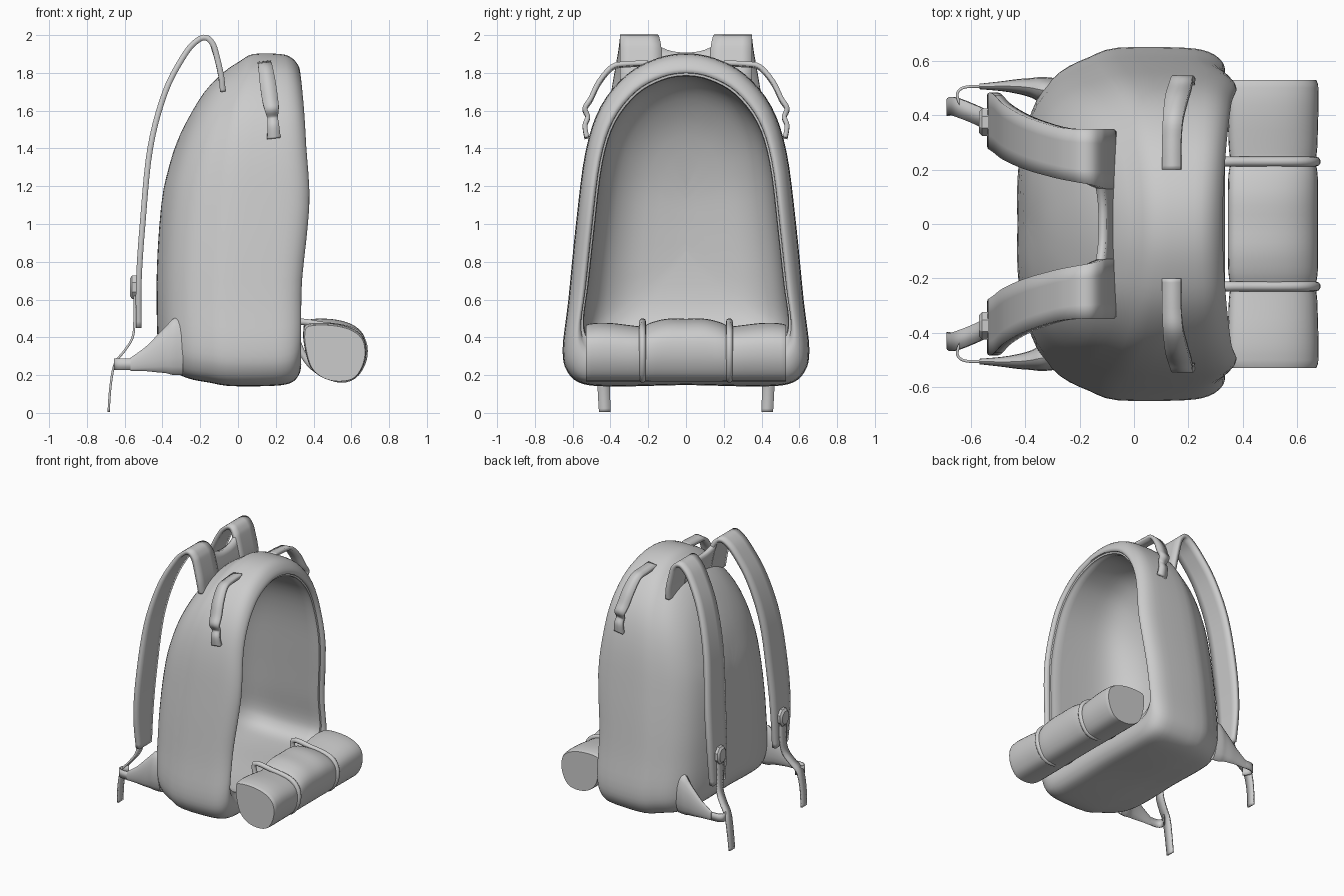
import bpy
import math
from mathutils import Vector

cube = bpy.data.objects.get("Cube")
if cube:
    bpy.data.objects.remove(cube)

grey = bpy.data.materials.new("light_grey")
grey.use_nodes = True
grey.diffuse_color = (0.6, 0.6, 0.6, 1)
grey.node_tree.nodes["Principled BSDF"].inputs["Base Color"].default_value = (0.6, 0.6, 0.6, 1)


def spline(points, steps, closed=False):
    """Smooth curve through points of any dimension."""
    n, out = len(points), []
    for i in range(n if closed else n - 1):
        pick = [(i + k) % n if closed else min(max(i + k, 0), n - 1) for k in (-1, 0, 1, 2)]
        a, b, c, d = (points[j] for j in pick)
        for s in range(steps):
            t = s / steps
            out.append(tuple(0.5 * (2 * q + (r - p) * t + (2 * p - 5 * q + 4 * r - e) * t * t
                                    + (3 * q - p - 3 * r + e) * t ** 3)
                             for p, q, r, e in zip(a, b, c, d)))
    if not closed:
        out.append(tuple(points[-1]))
    return out


def lookup(table, z):
    """Linear interpolation in (z, x) pairs."""
    for (z0, x0), (z1, x1) in zip(table, table[1:]):
        if z <= z1:
            return x0 + (x1 - x0) * max(0, (z - z0) / (z1 - z0))
    return table[-1][1]


def loft(name, rings, closed=True, caps=True, thickness=0, mirror=False, angle=40):
    n = len(rings[0])
    faces = []
    for r in range(len(rings) - 1):
        for i in range(n if closed else n - 1):
            j = (i + 1) % n
            faces.append((r * n + i, r * n + j, (r + 1) * n + j, (r + 1) * n + i))
    if closed and caps:
        last = (len(rings) - 1) * n
        faces += [tuple(reversed(range(n))), tuple(range(last, last + n))]
    mesh = bpy.data.meshes.new(name)
    mesh.from_pydata([tuple(p) for ring in rings for p in ring], [], faces)
    mesh.materials.append(grey)
    obj = bpy.data.objects.new(name, mesh)
    bpy.context.collection.objects.link(obj)
    bpy.ops.object.select_all(action='DESELECT')
    obj.select_set(True)
    bpy.context.view_layer.objects.active = obj
    bpy.ops.object.mode_set(mode='EDIT')
    bpy.ops.mesh.select_all(action='SELECT')
    bpy.ops.mesh.remove_doubles(threshold=0.00005)
    bpy.ops.mesh.normals_make_consistent(inside=False)
    bpy.ops.object.mode_set(mode='OBJECT')
    bpy.ops.object.shade_smooth_by_angle(angle=math.radians(angle))
    if thickness:
        mod = obj.modifiers.new("thickness", 'SOLIDIFY')
        mod.thickness, mod.offset = thickness, 0
    if mirror:
        mod = obj.modifiers.new("mirror", 'MIRROR')
        mod.use_axis = (False, True, False)


def ribbon(name, points, across, thickness):
    """Mirrored flat band; points are (x, y, z, half width)."""
    across = Vector(across).normalized()
    rings = []
    for x, y, z, w in spline(points, 5):
        p = Vector((x, y, z))
        rings.append([p - across * w, p + across * w])
    loft(name, rings, closed=False, thickness=thickness, mirror=True)


def tube(name, path, radius, sides=10):
    """Mirrored closed tube lying in a plane of constant y."""
    rings = []
    for i, p in enumerate(path):
        t = (Vector(path[(i + 1) % len(path)]) - Vector(path[i - 1])).normalized()
        side = Vector((0, 1, 0))
        up = t.cross(side)
        rings.append([Vector(p) + radius * (math.cos(a) * side + math.sin(a) * up)
                      for a in (2 * math.pi * k / sides for k in range(sides))])
    loft(name, rings + rings[:1], caps=False, mirror=True)


# Bag body: arch outline lofted from back panel to rim, then into the hollow
half = [(0, .15), (.35, .143), (.54, .155), (.625, .22), (.65, .34), (.62, .6), (.58, 1.0),
        (.53, 1.38), (.45, 1.62), (.31, 1.79), (.15, 1.875), (0, 1.9)]
arch = spline(half + [(-y, z) for y, z in half[-2:0:-1]], 4, closed=True)
back = spline([(.2, -.42), (.7, -.43), (1.1, -.405), (1.3, -.365), (1.5, -.305), (1.7, -.23),
               (1.8, -.18), (1.9, -.13)], 3)
front = spline([(.2, .335), (.6, .335), (.75, .343), (.9, .36), (1.1, .378), (1.25, .374),
                (1.4, .362), (1.6, .35), (1.8, .33), (1.9, .31)], 3)
MID = .95


def body_ring(depth, inset, low):
    ring = []
    for y, z in arch:
        k = inset / .88 * (low if z < MID else 1)
        zz = MID + (z - MID) * (1 - k)
        x0, x1 = lookup(back, zz), lookup(front, zz)
        ring.append((x0 + (x1 - x0) * depth, y * (1 - inset / .65), zz))
    return ring


outside = [(0, .65, .5), (0, .48, .5), (.025, .34, .5), (.09, .19, .5), (.2, .09, .5),
           (.34, .035, .6), (.48, 0, 1), (.8, 0, 1), (.92, .015, 1), (.98, .045, 1.3),
           (1, .075, 1.6), (.985, .092, 1.8)]
lip = [(.965, .094, 2), (.96, .106, 2), (.93, .106, 2)]
inside = [(.92, .11, 2), (.65, .112, 1.9), (.42, .125, 1.8), (.27, .17, 1.55), (.17, .26, 1.3),
          (.11, .4, 1.2), (.09, .65, 1.2)]
stations = spline(outside, 3) + lip + spline(inside, 3)
loft("bag_body", [body_ring(*s) for s in stations], caps=False, angle=50)

# Bedroll: constant base, top swelling between the cords
roll = spline([(.345, .42), (.37, .465), (.5, .468), (.61, .44), (.672, .38), (.675, .28), (.625, .19),
               (.54, .167), (.45, .185), (.385, .24), (.355, .33)], 4, closed=True)
RX, BASE = .515, .17


def roll_ring(y, sx, sz):
    return [(RX + (x - RX) * sx, y, BASE + (z - BASE) * sz) for x, z in roll]


sizes = [(0, .99, 1.09), (.1, .99, 1.09), (.18, .98, 1.03), (.23, .94, .96), (.28, .97, .97),
         (.38, .99, 1.01), (.46, 1.0, 1.02), (.515, .99, 1.0)]
sections = spline([(-y, a, b) for y, a, b in sizes[:0:-1]] + sizes, 3)
loft("bedroll", [roll_ring(-.53, .95, .98)] + [roll_ring(*s) for s in sections]
     + [roll_ring(.53, .95, .98)], angle=50)

# Cords that tie the bedroll to the bag
cord = [(.3, .475), (.45, .465), (.6, .438), (.662, .375), (.664, .28), (.61, .195), (.52, .18),
        (.4, .24), (.33, .34)]
tube("bedroll_cord", [(x, .23, z) for x, z in spline(cord, 4, closed=True)], .018)

# Shoulder straps: (x, z, inner y, outer y)
strap = [(-.525, .45, .3, .45), (-.525, .7, .28, .48), (-.505, 1.0, .265, .48), (-.465, 1.4, .235, .44),
         (-.385, 1.7, .2, .395), (-.28, 1.9, .17, .36), (-.21, 1.975, .155, .35),
         (-.165, 1.985, .145, .35), (-.135, 1.955, .135, .35), (-.118, 1.91, .13, .35),
         (-.09, 1.79, .13, .35), (-.08, 1.7, .14, .34)]
rows = []
for x, z, y0, y1 in spline(strap, 5):
    rows.append([(x, y0 + (y1 - y0) * k / 4, z) for k in range(5)])
loft("shoulder_strap", rows, closed=False, thickness=.03, mirror=True)

# Scalloped yoke joining the straps behind the top of the bag
yoke = []
for i in range(17):
    y = -.16 + .02 * i
    top = 1.905 + .045 * (abs(y) / .16) ** 2.5
    levels = [top + (1.74 - top) * k / 4 for k in range(5)]
    yoke.append([(-lookup([(1.7, .08), (1.79, .09), (1.91, .118), (1.955, .135)], z), y, z)
                 for z in levels])
loft("strap_yoke", yoke, closed=False, thickness=.03)

# Adjusting webbing, hanging tail and buckle
ribbon("strap_webbing", [(-.548, .375, .7, .035), (-.548, .375, .5, .035), (-.558, .39, .4, .035),
                         (-.6, .41, .33, .035), (-.652, .43, .26, .035), (-.675, .435, .14, .033),
                         (-.685, .43, .005, .031)], (0, 1, 0), .012)
ring = [(math.cos(a), math.sin(a)) for a in (math.pi / 8 + math.pi / 4 * k for k in range(8))]
loft("strap_buckle", [[(x, .375 + .055 * s * c, .665 + .068 * s * d) for c, d in ring]
                      for x, s in ((-.535, 1), (-.56, 1), (-.572, .75))], mirror=True, angle=30)

# Flared anchors growing out of the lower back corners: (x, y, z, half width, half height)
flare = [(-.29, .488, .35, .05, .15), (-.34, .494, .35, .048, .15), (-.38, .502, .335, .036, .125),
         (-.43, .507, .312, .027, .097), (-.49, .508, .285, .018, .064), (-.57, .507, .257, .01, .034)]
loft("lower_anchor", [[(x, y + w * math.cos(a), z + h * math.sin(a))
                       for a in (2 * math.pi * k / 16 for k in range(16))]
                      for x, y, z, w, h in spline(flare, 4)], mirror=True)
ribbon("anchor_loop", [(-.55, .507, .257, .03), (-.62, .505, .257, .03), (-.65, .485, .257, .03),
                       (-.645, .45, .257, .03), (-.62, .42, .257, .03)], (0, 0, 1), .01)

# Compression straps on the upper sides
ribbon("side_strap", [(.14, .2, 1.85, .035), (.14, .31, 1.845, .035), (.145, .39, 1.83, .037),
                      (.157, .46, 1.75, .042), (.17, .505, 1.66, .042), (.178, .535, 1.61, .038),
                      (.183, .52, 1.565, .028), (.187, .535, 1.52, .031), (.19, .525, 1.455, .036)],
       (1, 0, .12), .025)
